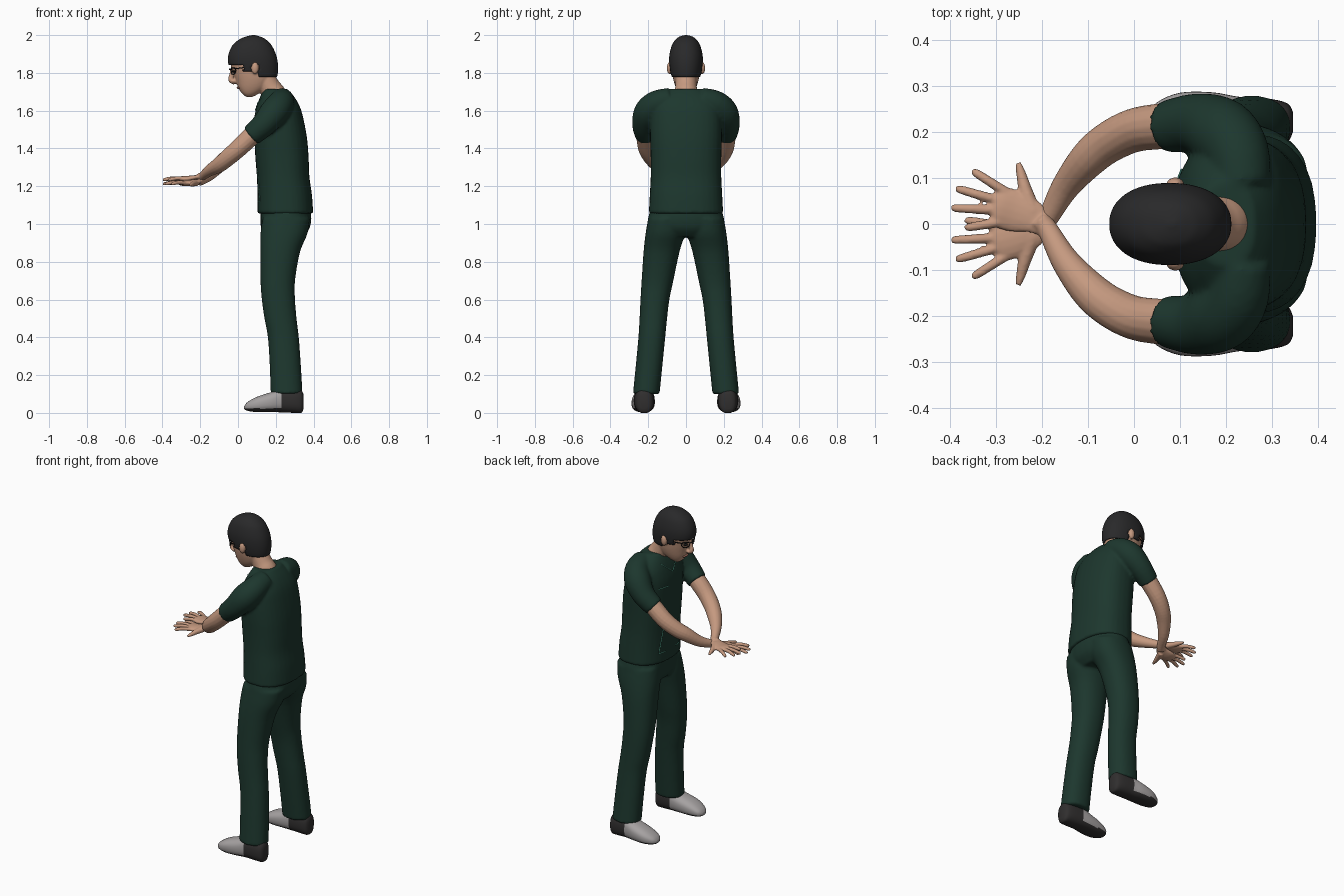
import bpy, bmesh, math
from mathutils import Vector

def mat(name, r, g, b):
    m = bpy.data.materials.new(name)
    m.diffuse_color = (r, g, b, 1)
    return m

GREEN = mat("dark_green_cloth", 0.012, 0.038, 0.027)
SKIN = mat("skin", 0.56, 0.32, 0.215)
HAIR = mat("black_hair", 0.022, 0.022, 0.023)
GREY = mat("grey_shoe", 0.38, 0.36, 0.36)
SOLE = mat("dark_sole", 0.03, 0.028, 0.028)
TEAL = mat("teal_trim", 0.12, 0.5, 0.36)
BLACK = mat("black_frame", 0.008, 0.008, 0.008)
LIP = mat("lips", 0.36, 0.15, 0.11)

def smooth_rows(rows, steps=4):
    """Catmull-Rom interpolation through rows of numbers."""
    out = []
    for i in range(len(rows) - 1):
        p = [rows[max(0, min(len(rows) - 1, i + k))] for k in (-1, 0, 1, 2)]
        for s in range(steps):
            t = s / steps
            out.append([0.5 * (2 * b + (c - a) * t + (2 * a - 5 * b + 4 * c - d) * t * t
                        + (3 * b - a - 3 * c + d) * t ** 3) for a, b, c, d in zip(*p)])
    out.append(list(rows[-1]))
    return out

def skin_rings(bm, rings):
    rv = [[bm.verts.new(p) for p in r] for r in rings]
    n = len(rv[0])
    for a, b in zip(rv, rv[1:]):
        for i in range(n):
            bm.faces.new((a[i], a[(i + 1) % n], b[(i + 1) % n], b[i]))
    bm.faces.new(rv[0])
    bm.faces.new(rv[-1])

def loft(bm, rows, axis='z', power=2.2, n=32, steps=4):
    """Rows are (station, a0, a1, b0, b1): extents of each cross-section."""
    rings = []
    for t, a0, a1, b0, b1 in smooth_rows(rows, steps):
        ring = []
        for i in range(n):
            c, s = math.cos(2 * math.pi * i / n), math.sin(2 * math.pi * i / n)
            a = (a0 + a1) / 2 + (a1 - a0) / 2 * math.copysign(abs(c) ** (2 / power), c)
            b = (b0 + b1) / 2 + (b1 - b0) / 2 * math.copysign(abs(s) ** (2 / power), s)
            ring.append((a, b, t) if axis == 'z' else (t, a, b))
        rings.append(ring)
    skin_rings(bm, rings)

def tube(bm, rows, flat=1.0, n=16, steps=4):
    """Rows are (x, y, z, radius) along a path."""
    pts = smooth_rows(rows, steps)
    rings = []
    for i, p in enumerate(pts):
        d = Vector(pts[min(i + 1, len(pts) - 1)][:3]) - Vector(pts[max(i - 1, 0)][:3])
        u = d.cross(Vector((0, 0, 1)))
        if u.length < 1e-6:
            u = Vector((0, 1, 0))
        u.normalize()
        v = u.cross(d).normalized()
        rings.append([Vector(p[:3]) + p[3] * (u * math.cos(a) + v * math.sin(a) * flat)
                      for a in (2 * math.pi * k / n for k in range(n))])
    skin_rings(bm, rings)

def ball(bm, c, r):
    vs = bmesh.ops.create_uvsphere(bm, u_segments=16, v_segments=10, radius=1)['verts']
    for v in vs:
        v.co = Vector([c[k] + v.co[k] * r[k] for k in range(3)])

def finish(bm, name, *mats, voxel=0, relax=3):
    bmesh.ops.recalc_face_normals(bm, faces=bm.faces)
    for f in bm.faces:
        f.smooth = True
    me = bpy.data.meshes.new(name)
    bm.to_mesh(me)
    bm.free()
    for m in mats:
        me.materials.append(m)
    ob = bpy.data.objects.new(name, me)
    bpy.context.collection.objects.link(ob)
    if voxel:  # fuse overlapping pieces into one skin
        r = ob.modifiers.new("fuse", 'REMESH')
        r.mode, r.voxel_size, r.use_smooth_shade = 'VOXEL', voxel, True
        s = ob.modifiers.new("relax", 'SMOOTH')
        s.iterations, s.factor = relax, 0.5
    return ob

# shirt: torso and both sleeves fused
TORSO = [(z, a, b, -w, w) for z, a, b, w in (
    (1.055, .103, .398, .197), (1.15, .103, .392, .192), (1.25, .10, .378, .187),
    (1.35, .092, .374, .187), (1.45, .087, .366, .19), (1.55, .085, .348, .19),
    (1.62, .098, .328, .18), (1.675, .118, .297, .14), (1.715, .14, .262, .09))]
bm = bmesh.new()
loft(bm, TORSO, power=2.4)
for s in (-1, 1):
    tube(bm, [(.235, s * .08, 1.66, .062), (.225, s * .155, 1.637, .07), (.19, s * .2, 1.59, .076),
              (.135, s * .22, 1.525, .065), (.07, s * .211, 1.467, .057)], n=24)
finish(bm, "shirt", GREEN, voxel=0.009)

# trousers: hips and both legs fused
bm = bmesh.new()
loft(bm, [(.93, .14, .34, -.15, .15), (.97, .122, .375, -.2, .2), (1.02, .12, .388, -.203, .203),
          (1.08, .12, .385, -.187, .187)])
for s in (-1, 1):
    loft(bm, [(z, a, b, s * c, s * d) for z, a, b, c, d in (
        (.1, .173, .342, .14, .281), (.25, .168, .333, .125, .266), (.4, .158, .322, .11, .252),
        (.5, .14, .31, .1, .246), (.6, .126, .302, .088, .241), (.7, .119, .302, .067, .235),
        (.85, .118, .328, .035, .225), (.95, .119, .368, .006, .214), (1.03, .13, .38, .0, .2))])
finish(bm, "trousers", GREEN, voxel=0.009)

# shoes: grey front, dark heel and sole
for s, side in ((-1, "left"), (1, "right")):
    bm = bmesh.new()
    loft(bm, [(x, s * a, s * b, c, d) for x, a, b, c, d in (
        (.033, .21, .24, .02, .036), (.05, .185, .265, .011, .057), (.1, .171, .286, .004, .085),
        (.17, .165, .287, .004, .108), (.23, .166, .277, .003, .128), (.3, .17, .272, 0, .13),
        (.335, .18, .262, 0, .12), (.346, .2, .245, .02, .1))], axis='x', power=2.5)
    for f in bm.faces:
        c = f.calc_center_median()
        f.material_index = 1 if c.x > .225 or c.z < .024 else 0
    finish(bm, side + "_shoe", GREY, SOLE)

# arms and hands, crossing at the wrists with the left hand on top
for s, side in ((-1, "left"), (1, "right")):
    h = -s * .011
    bm = bmesh.new()
    tube(bm, [(.12, s * .217, 1.51, .05), (.06, s * .213, 1.455, .05), (0, s * .204, 1.398, .048),
              (-.055, s * .178, 1.35, .045), (-.1, s * .141, 1.313, .041), (-.15, s * .08, 1.272 + h, .031),
              (-.187, s * .014, 1.243 + h, .023), (-.205, s * -.008, 1.236 + h, .023)])
    z = 1.228 + h
    # palm
    tube(bm, [(-.19, s * .01, z + .012, .022), (-.22, -s * .014, z + .007, .036),
              (-.26, -s * .028, z, .046), (-.29, -s * .036, z, .045), (-.305, -s * .04, z, .034)], flat=.36)
    # fingers: base x, base y, tip x, tip y
    for bx, by, tx, ty in ((-.28, .07, -.35, .115), (-.295, .051, -.385, .077),
                           (-.295, .03, -.395, .035), (-.28, .006, -.365, -.008)):
        tube(bm, [(bx, -s * by, z, .0115), ((bx + tx) / 2, -s * (by + ty) / 2, z + .003, .0105),
                  (tx * .9 + bx * .1, -s * (ty * .9 + by * .1), z - .003, .0095),
                  (tx - .003, -s * ty, z - .006, .006)], n=10)
    # thumb
    tube(bm, [(-.22, -s * .025, z + .002, .019), (-.237, -s * .075, z - .004, .015),
              (-.246, -s * .11, z - .009, .011), (-.252, -s * .134, z - .012, .006)], n=10)
    finish(bm, side + "_arm", SKIN, voxel=0.0045, relax=2)

# head with neck, nose and ears
bm = bmesh.new()
loft(bm, [(z, a, b, -w, w) for z, a, b, w in (
    (1.672, .045, .075, .015), (1.69, .022, .11, .036), (1.72, .002, .155, .053),
    (1.76, -.012, .183, .066), (1.8, -.026, .193, .073), (1.85, -.04, .196, .078),
    (1.92, -.033, .18, .072), (1.975, .02, .14, .04))], power=2.1)
tube(bm, [(.205, 0, 1.62, .075), (.19, 0, 1.685, .066), (.168, 0, 1.725, .057), (.13, 0, 1.79, .055)], n=24)
tube(bm, [(-.03, 0, 1.825, .009), (-.036, 0, 1.79, .011), (-.038, 0, 1.762, .014), (-.015, 0, 1.745, .01)])
for s in (-1, 1):
    ball(bm, (.09, s * .086, 1.825), (.02, .016, .033))
    ball(bm, (-.024, s * .011, 1.756), (.011, .009, .008))
finish(bm, "head", SKIN, voxel=0.006, relax=2)

# mouth
bm = bmesh.new()
ball(bm, (.004, 0, 1.721), (.011, .024, .007))
finish(bm, "mouth", LIP)

# hair cap trimmed along the hairline
def hairline(x):
    if x < .03:
        return 1.845
    if x < .075:
        return 1.808
    return 1.845 if x < .108 else 1.777

bm = bmesh.new()
loft(bm, [(z, a, b, -w, w) for z, a, b, w in (
    (1.765, .0, .203, .07), (1.8, -.03, .211, .082), (1.85, -.052, .211, .089),
    (1.9, -.05, .2, .087), (1.95, -.026, .175, .073), (1.98, .012, .143, .052),
    (1.993, .045, .115, .032), (2.0, .075, .09, .006))], n=64, steps=6)
bmesh.ops.delete(bm, geom=[f for f in bm.faces if f.calc_center_median().z
                           < hairline(f.calc_center_median().x)], context='FACES')
hair = finish(bm, "hair", HAIR)
sol = hair.modifiers.new("thickness", 'SOLIDIFY')
sol.thickness, sol.offset = 0.01, -1

# eyeglasses: rims, bridge and temples
bm = bmesh.new()
for s in (-1, 1):
    tube(bm, [(-.03, s * .013, 1.815, .0025), (-.037, s * .03, 1.824, .0035), (-.016, s * .056, 1.824, .0035),
              (-.012, s * .06, 1.808, .0025), (-.022, s * .045, 1.793, .0025), (-.033, s * .02, 1.796, .0025),
              (-.035, s * .013, 1.812, .0025)], n=6)
    tube(bm, [(-.014, s * .058, 1.822, .003), (.03, s * .077, 1.828, .003), (.085, s * .087, 1.835, .003)], n=6)
    # dark eyes behind the rims
    ball(bm, (-.021, s * .034, 1.808), (.011, .013, .006))
tube(bm, [(-.04, -.014, 1.816, .003), (-.046, 0, 1.82, .003), (-.04, .014, 1.816, .003)], n=6)
finish(bm, "eyeglasses", BLACK)

# piping on the shirt front, following the chest surface
CHEST = smooth_rows(TORSO)

def chest(y, z):
    r = min(CHEST, key=lambda q: abs(q[0] - z))
    k = max(0, 1 - abs(y / r[4]) ** 2.4) ** (1 / 2.4)
    return ((r[1] + r[2]) / 2 - (r[2] - r[1]) / 2 * k - .001, y, z, .0018)

bm = bmesh.new()
for (y0, z0), (y1, z1) in (((.075, 1.665), (0, 1.6)), ((-.075, 1.665), (0, 1.6)),
                           ((.05, 1.53), (.12, 1.53)),
                           ((.07, 1.28), (.1, 1.12)), ((.1, 1.12), (.05, 1.12)),
                           ((-.07, 1.28), (-.1, 1.12)), ((-.1, 1.12), (-.05, 1.12))):
    tube(bm, [chest(y0 + (y1 - y0) * i / 8, z0 + (z1 - z0) * i / 8) for i in range(9)], n=6, steps=1)
finish(bm, "shirt_piping", TEAL)
